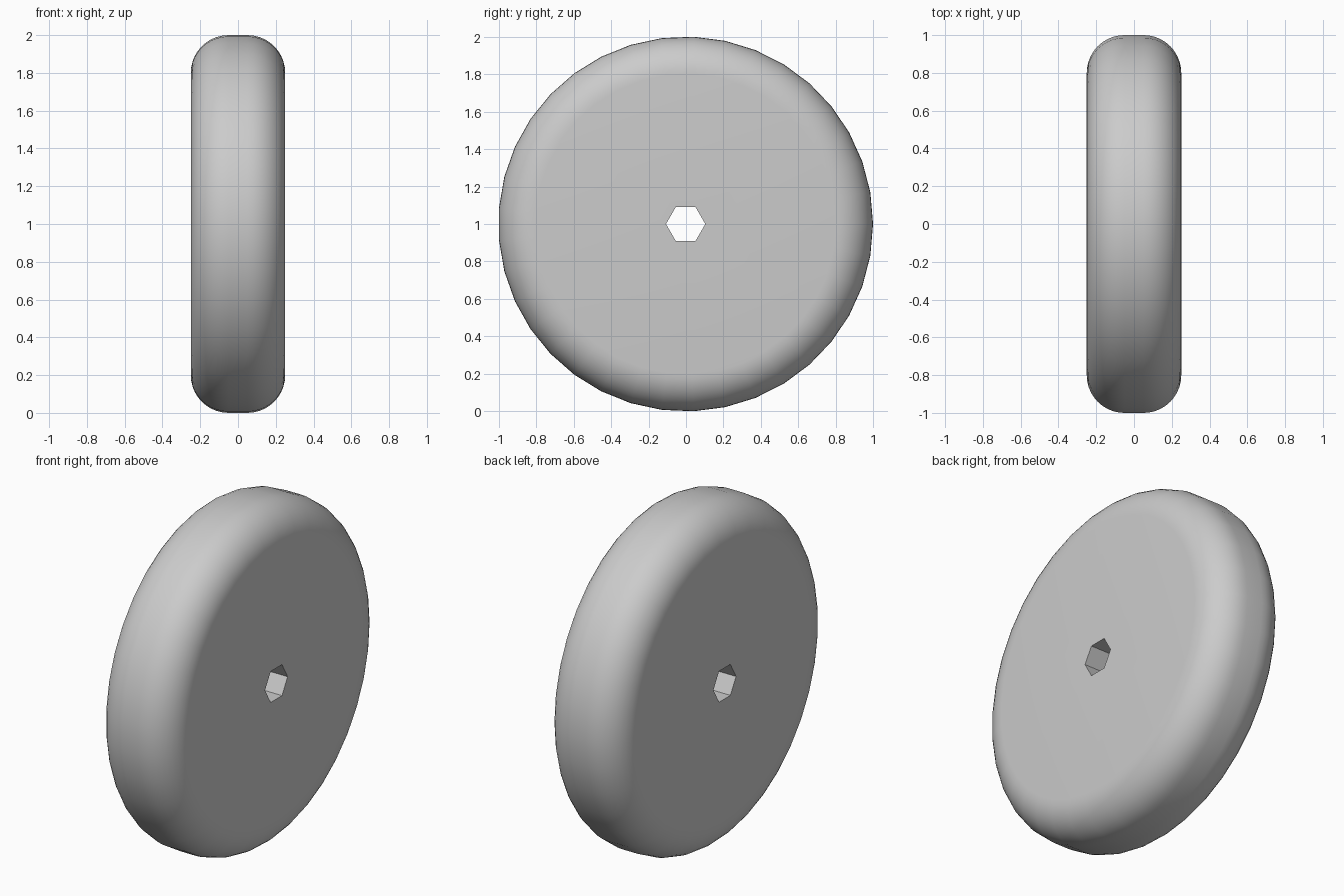
import bpy, bmesh, math

cube = bpy.data.objects.get("Cube")
if cube:
    bpy.data.objects.remove(cube, do_unlink=True)

SEGMENTS = 37        # facets around the rim
ARC_STEPS = 10       # steps in each rounded shoulder
RADIUS, HALF_WIDTH, FILLET = 1.0009, 0.25, 0.2
BORE_RADIUS, BORE_SIDES = 0.105, 6
CENTRE_Y, CENTRE_Z = -0.0018, 1.0


def ring(bm, x, radius, sides):
    """Polygon of vertices around the axle, first corner towards +y."""
    step = math.tau / sides
    return [bm.verts.new((x, CENTRE_Y + radius * math.cos(i * step),
                          CENTRE_Z + radius * math.sin(i * step)))
            for i in range(sides)]


def skin(bm, rings):
    """Quad strips between successive rings."""
    for a, b in zip(rings, rings[1:]):
        n = len(a)
        for i in range(n):
            j = (i + 1) % n
            bm.faces.new((a[i], a[j], b[j], b[i]))


def loop_edges(bm, loop):
    return [bm.edges.get((v, loop[i - 1])) for i, v in enumerate(loop)]


bm = bmesh.new()

# Tread with two rounded shoulders
shoulder = []
for k in range(ARC_STEPS + 1):
    a = math.pi / 2 * k / ARC_STEPS
    shoulder.append((HALF_WIDTH - FILLET + FILLET * math.cos(a),
                     RADIUS - FILLET + FILLET * math.sin(a)))
profile = shoulder + [(-x, r) for x, r in reversed(shoulder)]
tread = [ring(bm, x, r, SEGMENTS) for x, r in profile]
skin(bm, tread)

# Hexagonal axle bore
bore = [ring(bm, x, BORE_RADIUS, BORE_SIDES) for x in (HALF_WIDTH, -HALF_WIDTH)]
skin(bm, bore)

# Flat side walls between the shoulders and the bore
for outer, inner in ((tread[0], bore[0]), (tread[-1], bore[-1])):
    bmesh.ops.triangle_fill(bm, use_beauty=True,
                            edges=loop_edges(bm, outer) + loop_edges(bm, inner))

bmesh.ops.recalc_face_normals(bm, faces=bm.faces[:])
mesh = bpy.data.meshes.new("wheel")
bm.to_mesh(mesh)
bm.free()

# Grey finish
grey = bpy.data.materials.new("plain grey")
grey.use_nodes = True
colour = (0.6, 0.6, 0.6, 1.0)
grey.diffuse_color = colour
grey.node_tree.nodes["Principled BSDF"].inputs["Base Color"].default_value = colour
mesh.materials.append(grey)

wheel = bpy.data.objects.new("wheel", mesh)
bpy.context.collection.objects.link(wheel)
bpy.ops.object.select_all(action="DESELECT")
wheel.select_set(True)
bpy.context.view_layer.objects.active = wheel
bpy.ops.object.shade_smooth_by_angle(angle=math.radians(30))
